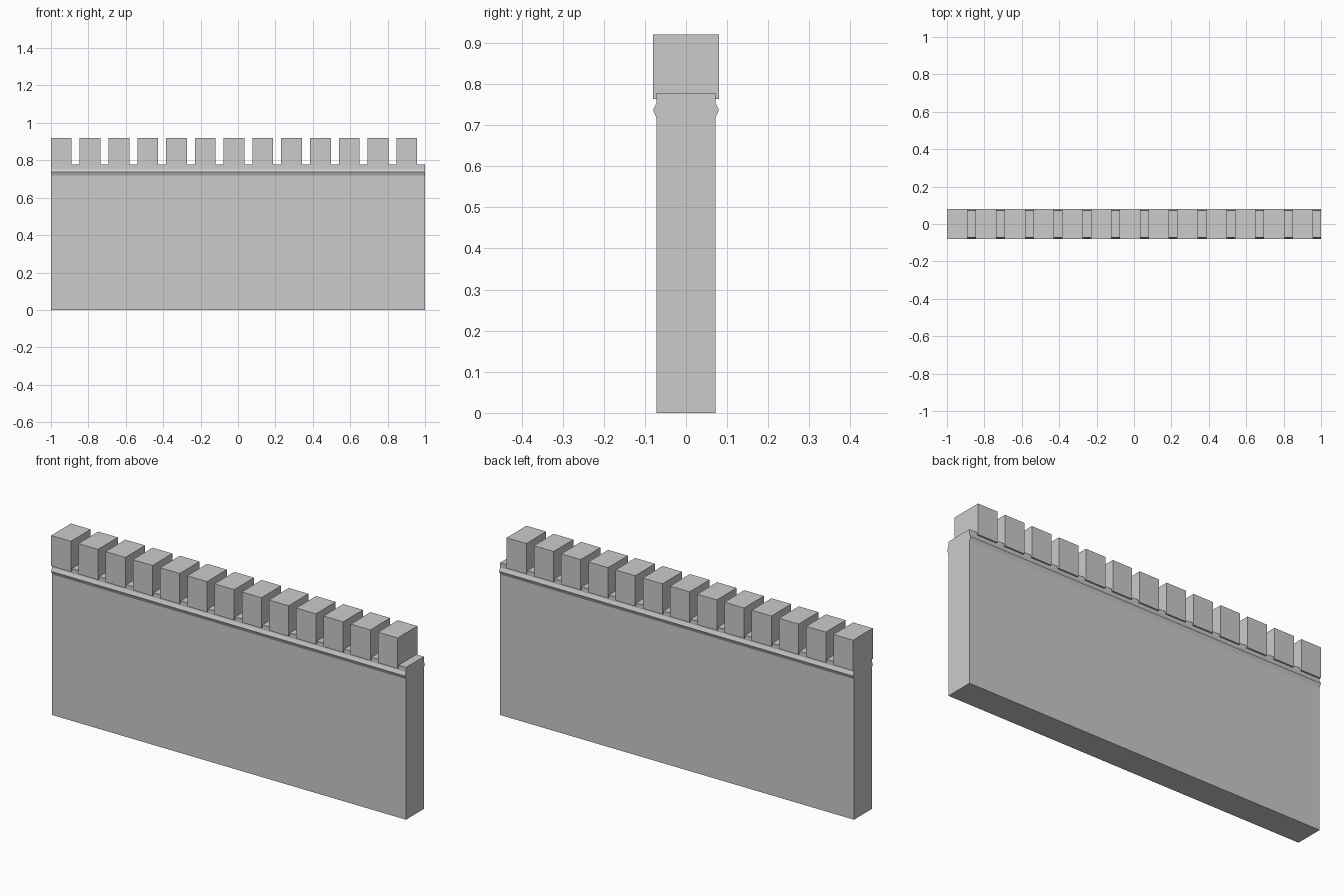
import bpy, bmesh

if "Cube" in bpy.data.objects:
    bpy.data.objects.remove(bpy.data.objects["Cube"])


def prism(name, profile, x0, x1):
    """Extrude a closed (y, z) profile along x."""
    bm = bmesh.new()
    face = bm.faces.new([bm.verts.new((x0, y, z)) for y, z in profile])
    ext = bmesh.ops.extrude_face_region(bm, geom=[face])
    moved = [v for v in ext["geom"] if isinstance(v, bmesh.types.BMVert)]
    bmesh.ops.translate(bm, verts=moved, vec=(x1 - x0, 0, 0))
    bmesh.ops.recalc_face_normals(bm, faces=bm.faces)
    mesh = bpy.data.meshes.new(name)
    bm.to_mesh(mesh)
    bm.free()
    obj = bpy.data.objects.new(name, mesh)
    bpy.context.collection.objects.link(obj)
    return obj


def rect(half_y, z0, z1):
    return [(-half_y, z0), (half_y, z0), (half_y, z1), (-half_y, z1)]


# Main wall slab
prism("wall", rect(0.072, 0, 0.778), -1, 1)

# Pointed string course along both faces
for side, name in ((-1, "front_moulding"), (1, "back_moulding")):
    prism(name, [(side * y, z) for y, z in
                 ((0.068, 0.718), (0.072, 0.718), (0.080, 0.737),
                  (0.072, 0.754), (0.068, 0.754))], -1, 1)

# Row of 13 merlons overhanging the wall slightly
merlons = prism("merlons", rect(0.08, 0.764, 0.92), -1, -0.889)
arr = merlons.modifiers.new("row", "ARRAY")
arr.count = 13
arr.use_relative_offset = False
arr.use_constant_offset = True
arr.constant_offset_displace = (0.1539, 0, 0)
